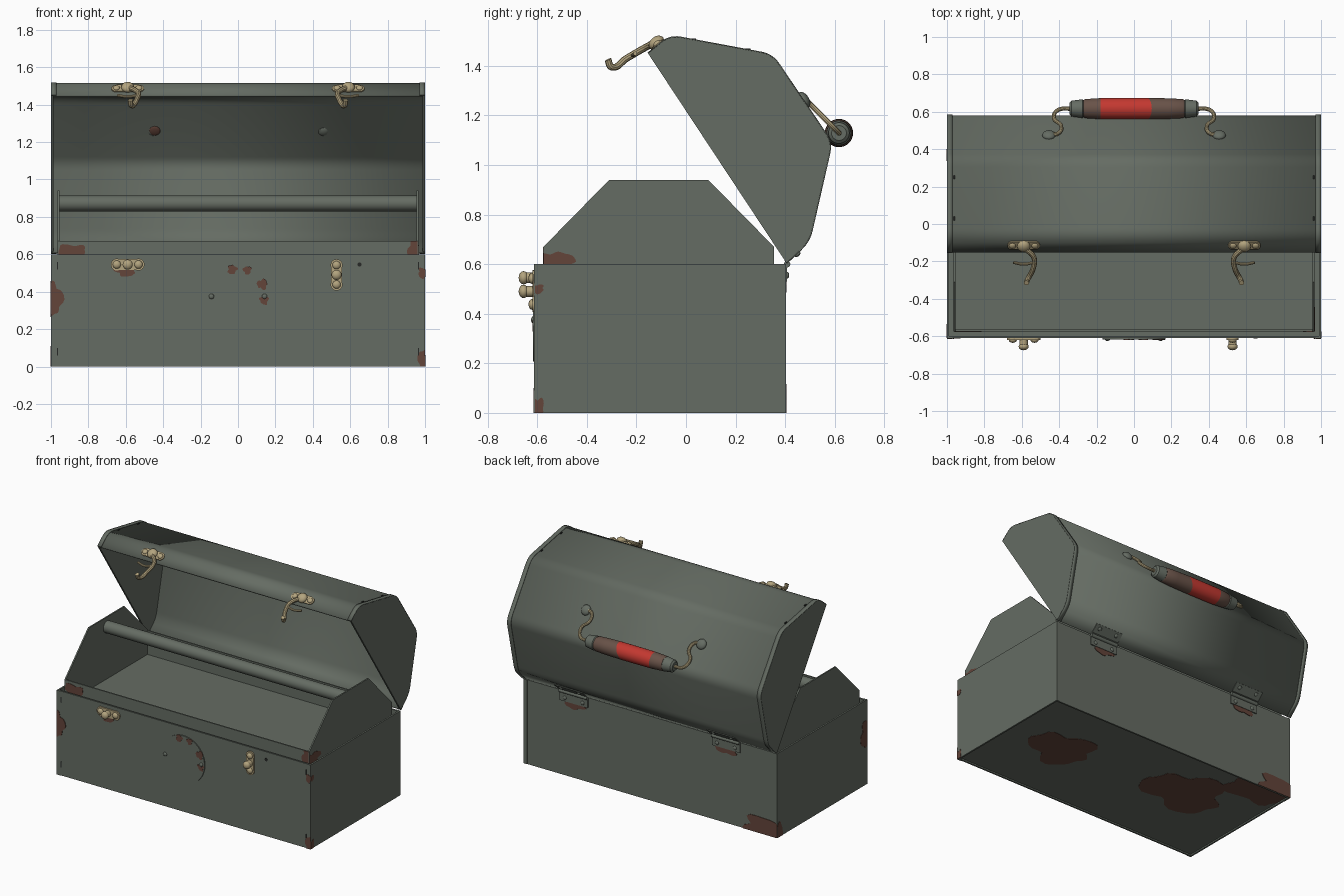
import bpy, bmesh, math, random
from mathutils import Vector

if "Cube" in bpy.data.objects:
    bpy.data.objects.remove(bpy.data.objects["Cube"])
random.seed(4)


def mat(name, r, g, b):
    m = bpy.data.materials.new(name)
    m.diffuse_color = (r, g, b, 1)
    m.use_nodes = True
    m.node_tree.nodes["Principled BSDF"].inputs["Base Color"].default_value = m.diffuse_color
    return m


GREEN = mat("grey green paint", 0.13, 0.15, 0.125)
RUST = mat("rust", 0.125, 0.058, 0.042)
RED = mat("red grip", 0.55, 0.04, 0.03)
BROWN = mat("worn grip brown", 0.14, 0.085, 0.065)
BRASS = mat("brass", 0.45, 0.37, 0.21)
DARK = mat("dark slot", 0.02, 0.022, 0.02)


def finish(name, bm, m):
    bmesh.ops.recalc_face_normals(bm, faces=bm.faces)
    me = bpy.data.meshes.new(name)
    bm.to_mesh(me)
    bm.free()
    ob = bpy.data.objects.new(name, me)
    bpy.context.collection.objects.link(ob)
    for k in (m if isinstance(m, list) else [m]):
        me.materials.append(k)
    return ob


def box(name, x0, x1, y0, y1, z0, z1, m=GREEN, tilt=0):
    bm = bmesh.new()
    bmesh.ops.create_cube(bm, size=1)
    bmesh.ops.scale(bm, vec=(x1 - x0, y1 - y0, z1 - z0), verts=bm.verts)
    ob = finish(name, bm, m)
    ob.location = ((x0 + x1) / 2, (y0 + y1) / 2, (z0 + z1) / 2)
    ob.rotation_euler.x = tilt
    return ob


def cyl(name, c, r, depth, axis, m=GREEN, seg=24):
    bm = bmesh.new()
    bmesh.ops.create_cone(bm, cap_ends=True, segments=seg, radius1=r, radius2=r, depth=depth)
    ob = finish(name, bm, m)
    ob.location = c
    ob.rotation_euler = Vector(axis).to_track_quat('Z', 'Y').to_euler()
    return ob


def stud(name, c, r, axis, m=GREEN, flat=0.6):
    bm = bmesh.new()
    bmesh.ops.create_uvsphere(bm, u_segments=16, v_segments=8, radius=r)
    ob = finish(name, bm, m)
    ob.scale.z = flat
    ob.location = c
    ob.rotation_euler = Vector(axis).to_track_quat('Z', 'Y').to_euler()
    return ob


def tube(name, pts, r, m):
    cu = bpy.data.curves.new(name, 'CURVE')
    cu.dimensions = '3D'
    cu.bevel_depth, cu.bevel_resolution, cu.resolution_u, cu.use_fill_caps = r, 3, 6, True
    sp = cu.splines.new('BEZIER')
    sp.bezier_points.add(len(pts) - 1)
    for bp, p in zip(sp.bezier_points, pts):
        bp.co = p
        bp.handle_left_type = bp.handle_right_type = 'AUTO'
    cu.materials.append(m)
    ob = bpy.data.objects.new(name, cu)
    bpy.context.collection.objects.link(ob)
    bpy.ops.object.select_all(action='DESELECT')
    ob.select_set(True)
    bpy.context.view_layer.objects.active = ob
    bpy.ops.object.convert(target='MESH')


def prism(name, prof, a0, a1, place, m=GREEN):
    """Closed 2D outline extruded between a0 and a1; place(u, v, a) gives 3D."""
    bm = bmesh.new()
    lo, hi = ([bm.verts.new(place(u, v, a)) for u, v in prof] for a in (a0, a1))
    bm.faces.new(lo)
    bm.faces.new(hi[::-1])
    n = len(prof)
    for i in range(n):
        bm.faces.new((lo[i], lo[(i + 1) % n], hi[(i + 1) % n], hi[i]))
    return finish(name, bm, m)


def along_x(u, v, a):
    return (a, u, v)


def strip(name, prof, x0, x1, thick, offset):
    bm = bmesh.new()
    rows = [[bm.verts.new((x, y, z)) for y, z in prof] for x in (x0, x1)]
    for i in range(len(prof) - 1):
        bm.faces.new((rows[0][i], rows[0][i + 1], rows[1][i + 1], rows[1][i]))
    me = finish(name, bm, GREEN)
    if me.data.polygons[0].normal.z < 0:      # outside of the lid faces up
        me.data.flip_normals()
    s = me.modifiers.new("thickness", 'SOLIDIFY')
    s.thickness, s.offset = thick, offset


PLACE = {'x': along_x, 'y': lambda u, v, a: (u, a, v), 'z': lambda u, v, a: (u, v, a)}


def patch(axis, pos, cu, cv, ru, rv, lim):
    """Thin wobbly rust plate, clipped to the limits of its panel."""
    ph = [random.uniform(0, 6.28) for _ in range(3)]
    pts = []
    for i in range(32):
        t = i * math.tau / 32
        k = 0.9 + 0.14 * math.sin(3 * t + ph[0]) + 0.1 * math.sin(5 * t + ph[1]) + 0.05 * math.sin(8 * t + ph[2])
        p = (min(max(cu + ru * k * math.cos(t), lim[0]), lim[1]),
             min(max(cv + rv * k * math.sin(t), lim[2]), lim[3]))
        if p not in pts:
            pts.append(p)
    prism("rust_patch", pts, pos - 0.002, pos + 0.002, PLACE[axis], RUST)


# Box body: four walls and a slightly recessed bottom
F, B, T = -0.61, 0.40, 0.012
box("box_front", -1, 1, F, F + T, 0, 0.6)
box("box_back", -1, 1, B - T, B, 0, 0.6)
box("box_bottom", -0.99, 0.99, F + T, B - T, 0.01, 0.02)
for s in (-1, 1):
    box("box_end", s - T * (s > 0), s + T * (s < 0), F, B, 0, 0.6)
    a, b = sorted((s, s * 0.97))
    box("box_front_flange", a, b, F - 0.003, F, 0, 0.6)
    box("box_back_flange", a, b, B, B + 0.003, 0, 0.6)
    for z in (0.08, 0.54):
        box("front_slot", s * 0.965 - 0.003, s * 0.965 + 0.003, F - 0.005, F, z - 0.02, z + 0.02, DARK)

# Lift-out tray with tall shaped ends and carrying bar
tray_end = [(-0.575, 0.48), (-0.575, 0.67), (-0.31, 0.94), (0.09, 0.94), (0.355, 0.67), (0.355, 0.48)]
for s in (-1, 1):
    prism("tray_end", tray_end, s * 0.955, s * 0.965, along_x)
box("tray_front", -0.96, 0.96, -0.575, -0.565, 0.48, 0.67)
box("tray_back", -0.96, 0.96, 0.345, 0.355, 0.48, 0.67)
box("tray_floor", -0.96, 0.96, -0.57, 0.35, 0.485, 0.5)
cyl("tray_bar", (0, -0.11, 0.872), 0.042, 1.915, (1, 0, 0), GREEN, 32)

# Open lid: rounded profile swept along x, with end plates and edge flanges
raw = [(-0.153, 1.45), (-0.065, 1.522), (0.348, 1.445), (0.588, 1.09), (0.497, 0.692), (0.405, 0.605)]
lid = [raw[0]]
for p, q, r in zip(raw, raw[1:], raw[2:]):
    p, q, r = Vector(p), Vector(q), Vector(r)
    a, b = (q + (e - q).normalized() * 0.045 for e in (p, r))
    for i in range(7):
        t = i / 6
        lid.append(tuple(a * (1 - t) ** 2 + q * 2 * t * (1 - t) + b * t * t))
lid.append(raw[-1])
strip("lid_shell", lid, -0.995, 0.995, 0.012, -1)
for s in (-1, 1):
    prism("lid_end", lid, s * 0.987, s, along_x)
    strip("lid_end_flange", lid, min(s, s * 0.97), max(s, s * 0.97), 0.004, 1)
    for y, z in ((0.25, 1.466), (0.03, 1.507)):
        box("lid_slot", s * 0.962 - 0.004, s * 0.962 + 0.004, y - 0.01, y + 0.01, z - 0.006, z + 0.003, DARK)

# Round cover plate on the front
cyl("front_disc", (0, F - 0.002, 0.375), 0.168, 0.01, (0, 1, 0), GREEN, 48)
for s in (-1, 1):
    stud("disc_rivet", (s * 0.142, F - 0.007, 0.375), 0.014, (0, 1, 0))
cyl("lock_hole", (0.65, F, 0.545), 0.011, 0.006, (0, 1, 0), DARK, 16)


# Brass catches on the box front, one level and one upright
def catch(cx, cz, dx, dz):
    box("catch_plate", cx - 0.03 - abs(dx) * 0.75, cx + 0.03 + abs(dx) * 0.75 if dx else cx + 0.03,
        F - 0.01, F, cz - 0.03 - dz * 0.6, cz + 0.03 + dz * 0.6, BRASS)
    for k in (-1, 1):
        c = (cx + k * dx, F - 0.005, cz + k * dz)
        cyl("catch_plate_end", c, 0.032, 0.01, (0, 1, 0), BRASS)
        stud("catch_rivet", (c[0], F - 0.01, c[2]), 0.022, (0, 1, 0), BRASS, 0.7)
    cyl("catch_post", (cx, F - 0.03, cz), 0.022, 0.04, (0, 1, 0), BRASS)
    stud("catch_knob", (cx, F - 0.045, cz), 0.027, (0, 1, 0), BRASS, 0.75)


catch(-0.59, 0.545, 0.058, 0)
catch(0.527, 0.49, 0, 0.052)

# Brass hooks on the lid front edge
n = Vector((0, -0.63, 0.775))
for s in (-1, 1):
    cx = s * 0.59
    c = Vector((cx, -0.112, 1.484))
    box("hook_plate", cx - 0.06, cx + 0.06, c.y - 0.027, c.y + 0.027, c.z - 0.005, c.z + 0.008, BRASS, math.atan2(0.63, 0.775))
    for k in (-1, 1):
        e = c + Vector((k * 0.06, 0, 0))
        cyl("hook_plate_end", e, 0.027, 0.014, n, BRASS)
        stud("hook_rivet", e + n * 0.008, 0.018, n, BRASS)
    stud("hook_pivot", c + n * 0.012, 0.035, n, BRASS, 0.7)
    d = -s
    tube("hook_arm", [(cx, -0.125, 1.495), (cx + d * 0.055, -0.18, 1.465), (cx + d * 0.05, -0.24, 1.43),
                      (cx + d * 0.02, -0.30, 1.395), (cx + d * 0.015, -0.315, 1.425)], 0.014, BRASS)
    tube("hook_cross_wire", [(cx - 0.055, -0.205, 1.45), (cx, -0.215, 1.443), (cx + 0.055, -0.205, 1.45)], 0.008, BRASS)

# Carrying handle: lathed grip with worn bands, bent wires and mounting knobs
HY, HZ = 0.617, 1.129
prof = [(-0.345, 0), (-0.345, 0.03), (-0.335, 0.042), (-0.275, 0.05), (-0.27, 0.045), (-0.26, 0.051), (-0.18, 0.056),
        (-0.05, 0.057), (0.07, 0.057), (0.18, 0.055), (0.26, 0.051), (0.27, 0.045), (0.275, 0.05), (0.335, 0.042),
        (0.345, 0.03), (0.345, 0)]
bm = bmesh.new()
prev = None
for x, r in prof:
    ring = [bm.verts.new((x + (0.025 * math.sin(a) if x == 0.07 else 0), HY + r * math.cos(a), HZ + r * math.sin(a)))
            for a in (i * math.tau / 32 for i in range(32))]
    if prev:
        for i in range(32):
            f = bm.faces.new((prev[i], prev[(i + 1) % 32], ring[(i + 1) % 32], ring[i]))
            mx = f.calc_center_median().x
            f.material_index = 0 if -0.18 < mx < 0.07 else 1 if abs(mx) < 0.27 else 2
    prev = ring
bmesh.ops.remove_doubles(bm, verts=bm.verts, dist=1e-5)
finish("handle_grip", bm, [RED, BROWN, GREEN])
bn = (0, 0.83, 0.56)
for s in (-1, 1):
    path = [(0.455, 0.478), (0.405, 0.485), (0.39, 0.525), (0.428, 0.565), (0.405, 0.61), (0.335, 0.617)]
    tube("handle_wire", [(s * x, y, 1.746 - y) for x, y in path], 0.011, BRASS)
    stud("handle_mount", (s * 0.455, 0.475, 1.263), 0.036, bn, GREEN, 0.6)
    stud("handle_inner_rivet", (s * 0.445, 0.457, 1.26), 0.03 if s < 0 else 0.012, bn, RUST if s < 0 else GREEN, 0.25)

# Rear hinges
for cx in (-0.6, 0.6):
    box("hinge_box_leaf", cx - 0.11, cx + 0.11, B, B + 0.008, 0.53, 0.595)
    box("hinge_lid_leaf", cx - 0.11, cx + 0.11, 0.41, 0.475, 0.636, 0.644, GREEN, math.atan2(0.087, 0.092))
    cyl("hinge_pin", (cx, 0.408, 0.6), 0.013, 0.22, (1, 0, 0), GREEN, 16)
    for k in (-0.07, 0.07):
        stud("hinge_screw", (cx + k, B + 0.008, 0.555), 0.014, (0, 1, 0))
        stud("hinge_screw", (cx + k, 0.45, 0.64), 0.014, (0, 0.69, -0.72))

# Rust patches
front, end = (-1, 1, 0, 0.6), (F, B, 0, 0.6)
for cu, cv, ru, rv in ((-0.99, 0.36, 0.055, 0.1), (1, 0.02, 0.045, 0.075), (-0.6, 0.515, 0.065, 0.035), (0.99, 0.5, 0.03, 0.03)):
    patch('y', F - 0.003, cu, cv, ru, rv, front)
for cu, cv, r in ((-0.03, 0.52, 0.026), (0.05, 0.515, 0.024), (0.13, 0.44, 0.03), (-0.035, 0.51, 0.02), (0.14, 0.355, 0.026)):
    patch('y', F - 0.007, cu, cv, r, r, front)
for cu, cv, ru, rv in ((-0.94, 0.03, 0.24, 0.09), (-0.6, 0.52, 0.09, 0.03), (0.6, 0.52, 0.09, 0.03)):
    patch('y', B + 0.003, cu, cv, ru, rv, front)
for pos, cu, cv, ru, rv in ((1, -0.6, 0.02, 0.03, 0.045), (1, -0.6, 0.5, 0.03, 0.02), (-1, -0.6, 0.36, 0.07, 0.1), (-1, 0.39, 0.02, 0.06, 0.08)):
    patch('x', pos, cu, cv, ru, rv, end)
patch('y', -0.575, -0.89, 0.61, 0.08, 0.05, (-0.96, 0.96, 0.55, 0.67))
patch('y', -0.575, 0.95, 0.63, 0.045, 0.06, (-0.96, 0.96, 0.55, 0.67))
patch('x', 0.965, -0.53, 0.61, 0.085, 0.045, (-0.575, 0.3, 0.55, 0.67))
for cu, cv, ru, rv in ((0.56, -0.08, 0.25, 0.2), (-0.43, 0.0, 0.32, 0.24), (-0.78, 0.35, 0.24, 0.2)):
    patch('z', 0.01, cu, cv, ru, rv, (-0.985, 0.985, F + T, B - T))

# Smooth shading with sharp edges kept
bpy.ops.object.select_all(action='SELECT')
bpy.context.view_layer.objects.active = bpy.context.selected_objects[0]
bpy.ops.object.shade_smooth_by_angle(angle=math.radians(30))
